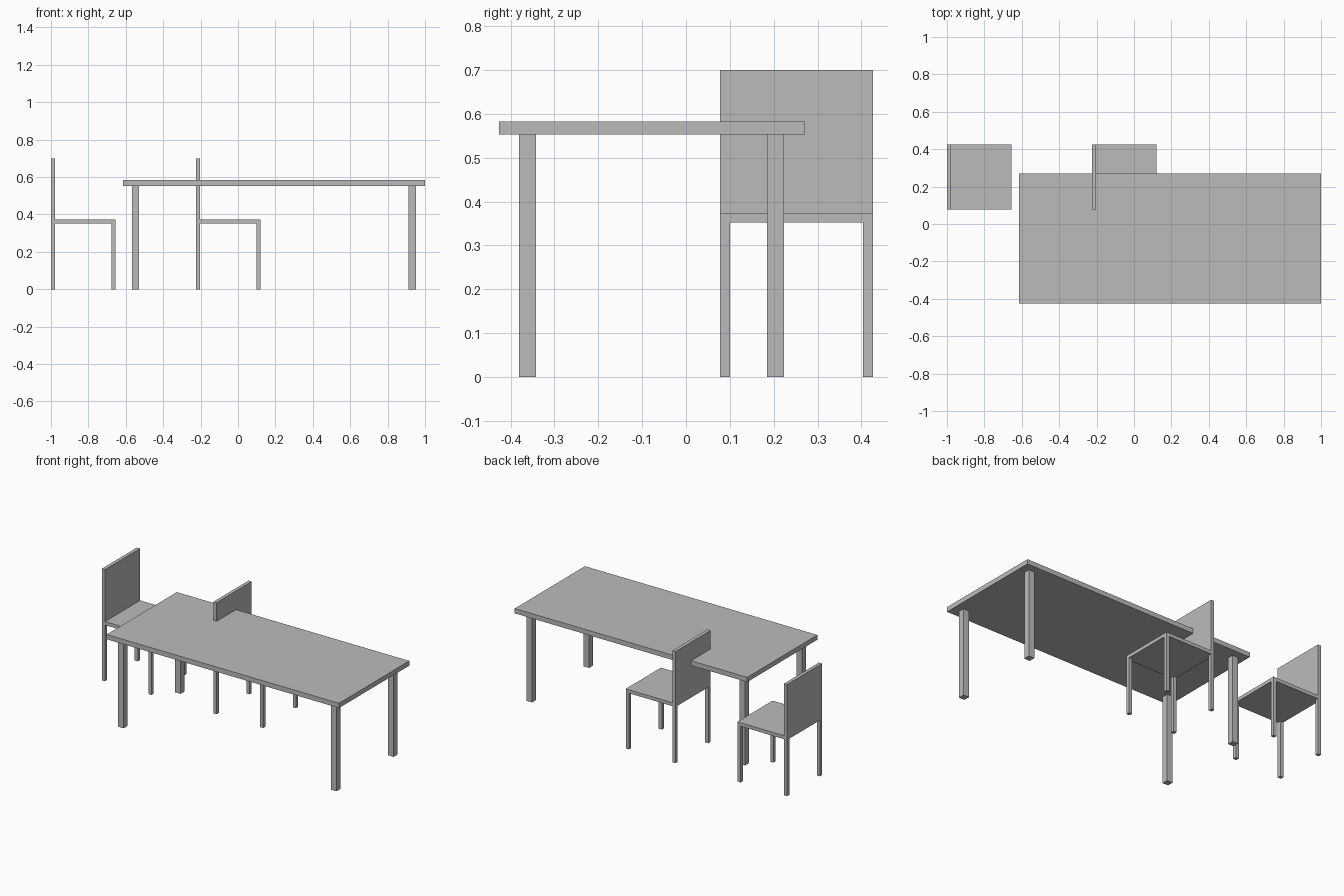
import bpy

cube = bpy.data.objects.get("Cube")
if cube:
    bpy.data.objects.remove(cube, do_unlink=True)

GREY = (0.5, 0.5, 0.5, 1)
mat = bpy.data.materials.new("plain grey")
mat.use_nodes = True
mat.diffuse_color = GREY
mat.node_tree.nodes["Principled BSDF"].inputs["Base Color"].default_value = GREY


def box(name, x, y, z):
    """Box spanning the given (low, high) ranges."""
    spans = (x, y, z)
    bpy.ops.mesh.primitive_cube_add(size=1, location=[(a + b) / 2 for a, b in spans])
    ob = bpy.context.object
    ob.name = name
    ob.scale = [b - a for a, b in spans]
    bpy.ops.object.transform_apply(location=False, rotation=False, scale=True)
    ob.data.materials.append(mat)


def legs(prefix, xs, ys, width, top):
    """Four square legs from their low corner positions."""
    for x, end in zip(xs, ("right", "left")):
        for y, side in zip(ys, ("front", "back")):
            box(f"{prefix}_leg_{side}_{end}", (x, x + width), (y, y + width), (0, top))


# Table
box("table_top", (-0.614, 1.0), (-0.426, 0.27), (0.553, 0.583))
legs("table", (-0.567, 0.912), (-0.381, 0.185), 0.039, 0.553)

# Two chairs facing +x
T = 0.022
DEPTH, Y0, Y1 = 0.345, 0.078, 0.426
for name, x in (("end_chair", -1.0), ("side_chair", -0.225)):
    box(name + "_seat", (x + T, x + DEPTH), (Y0, Y1), (0.352, 0.374))
    box(name + "_backrest", (x, x + T), (Y0, Y1), (0.352, 0.7))
    legs(name, (x, x + DEPTH - T), (Y0, Y1 - T), T, 0.352)
